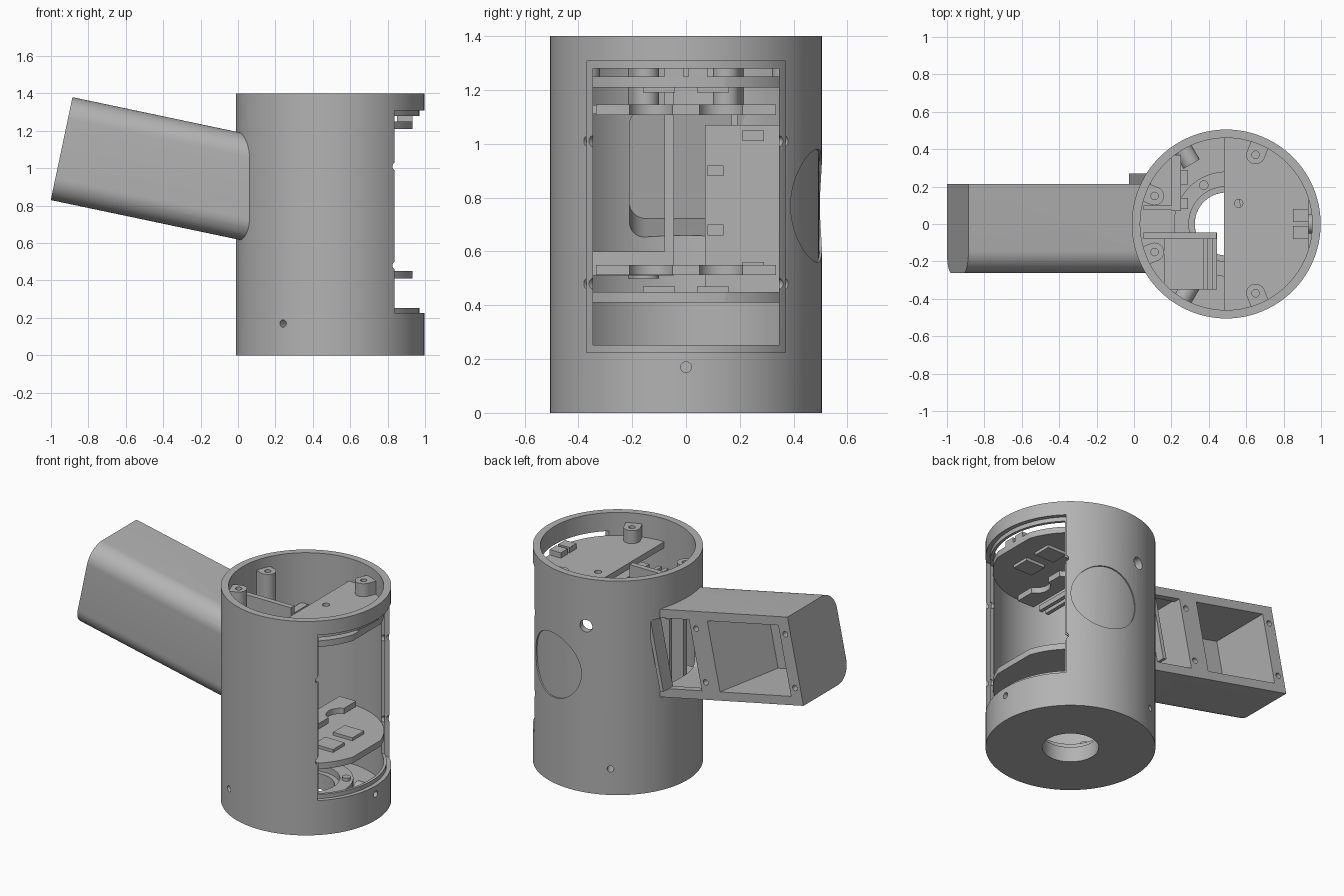
import bpy, bmesh, math
from mathutils import Matrix, Vector

if bpy.data.objects.get("Cube"):
    bpy.data.objects.remove(bpy.data.objects["Cube"])

grey = bpy.data.materials.new("plain grey")
grey.use_nodes = True
tone = (0.45, 0.45, 0.45, 1)
grey.diffuse_color = tone
grey.node_tree.nodes["Principled BSDF"].inputs["Base Color"].default_value = tone

CX = 0.493      # body axis
R_OUT, R_IN, R_STEP = 0.505, 0.46, 0.478
HEIGHT = 1.4


def add(name, bm):
    bmesh.ops.recalc_face_normals(bm, faces=bm.faces)
    mesh = bpy.data.meshes.new(name)
    bm.to_mesh(mesh)
    bm.free()
    mesh.materials.append(grey)
    ob = bpy.data.objects.new(name, mesh)
    bpy.context.collection.objects.link(ob)
    return ob


def box(name, x, y, z, matrix=Matrix()):
    """Box from three (low, high) ranges."""
    bm = bmesh.new()
    bmesh.ops.create_cube(bm, size=1)
    for v in bm.verts:
        v.co = Vector([(a + b) / 2 + c * (b - a) for c, (a, b) in zip(v.co, (x, y, z))])
    bm.transform(matrix)
    return add(name, bm)


def cyl(name, r, z0, z1, x=CX, y=0, sides=96):
    bm = bmesh.new()
    bmesh.ops.create_cone(bm, cap_ends=True, segments=sides, radius1=r, radius2=r, depth=z1 - z0)
    bmesh.ops.translate(bm, verts=bm.verts, vec=(x, y, (z0 + z1) / 2))
    return add(name, bm)


def radial(name, r, near, far, degrees, z, sides=24):
    """Cylinder pointing outward from the body axis."""
    ob = cyl(name, r, near, far, 0, 0, sides)
    ob.data.transform(Matrix.Translation((CX, 0, z)) @ Matrix.Rotation(math.radians(degrees), 4, 'Z')
                      @ Matrix.Rotation(math.pi / 2, 4, 'Y'))
    return ob


def combine(target, tool, operation='DIFFERENCE'):
    mod = target.modifiers.new("combine", 'BOOLEAN')
    mod.operation, mod.solver, mod.object = operation, 'EXACT', tool
    bpy.context.view_layer.objects.active = target
    bpy.ops.object.modifier_apply(modifier=mod.name)
    bpy.data.objects.remove(tool)
    return target


def prism(name, outline, x0, x1, matrix):
    """Extrude a (y, z) outline along local x."""
    bm = bmesh.new()
    face = bm.faces.new([bm.verts.new((x0, y, z)) for y, z in outline])
    ext = bmesh.ops.extrude_face_region(bm, geom=[face])["geom"]
    bmesh.ops.translate(bm, verts=[g for g in ext if isinstance(g, bmesh.types.BMVert)], vec=(x1 - x0, 0, 0))
    bm.transform(matrix)
    return add(name, bm)


def front_rounded(y0, y1, half, r):
    """Outline with rounded front corners and a flat, square back."""
    pts = [(y1, -half), (y1, half)]
    for start, side in ((90, 1), (180, -1)):
        for i in range(13):
            a = math.radians(start + 90 * i / 12)
            pts.append((y0 + r + r * math.cos(a), side * (half - r) + r * math.sin(a)))
    return pts


# Body and tilted arm
TILT = Matrix.Translation((-0.943, 0, 1.105)) @ Matrix.Rotation(math.radians(11.9), 4, 'Y')
shell = cyl("housing_with_arm", R_OUT, 0, HEIGHT)
arm = prism("arm", front_rounded(-0.262, 0.215, 0.281, 0.12), 0, 1.2, TILT)
combine(shell, arm, 'UNION')
combine(shell, cyl("cavity", R_IN, 0.06, 2))
combine(shell, cyl("floor_hole", 0.168, -1, 1, sides=64))

# Arm compartments, open at the back, and the passage into the body
combine(shell, prism("passage", front_rounded(-0.21, 0.17, 0.235, 0.06), 0.74, 1.25, TILT))
combine(shell, box("near_pocket", (0.74, 0.985), (-0.1, 0.4), (-0.225, 0.225), TILT))
pocket = box("far_pocket", (0.08, 0.66), (-0.21, 0.4), (-0.225, 0.225), TILT)
inverse = TILT.inverted()
for v in pocket.data.vertices:
    p = inverse @ v.co
    if p.y < 0 and p.x > 0.5:
        p.x -= 0.18
        v.co = TILT @ p
combine(shell, pocket)
for u in (0.04, 0.70):
    for v in (-0.17, 0.17):
        hole = cyl("screw_hole", 0.018, -0.08, 0.08, 0, 0, 16)
        hole.data.transform(TILT @ Matrix.Translation((u, 0.215, v)) @ Matrix.Rotation(math.pi / 2, 4, 'X'))
        combine(shell, hole)

# Stepped window on the +x side
step = box("window_step", (0.75, 1.2), (-0.37, 0.37), (0.225, 1.308))
combine(step, cyl("step_core", R_STEP, 0, 2))
combine(shell, step)
combine(shell, box("window", (0.7, 1.2), (-0.345, 0.345), (0.252, 1.28)))
for s in (-1, 1):
    for z in (0.48, 1.01):
        notch = radial("notch", 0.02, 0.4, 0.6, s * 46.5, z)
        combine(shell, notch)

# Shallow round recess and side holes
disc = radial("recess", 0.21, 0.3, 0.7, 75, 0.77, 64)
combine(disc, cyl("recess_core", R_OUT - 0.009, 0, 2))
combine(shell, disc)
combine(shell, radial("cable_hole", 0.04, 0.3, 0.7, 103, 1.09))
for angle in (0, 120, 240):
    combine(shell, radial("screw_hole", 0.02, 0.3, 0.7, angle, 0.17))
    boss = radial("inner_boss", 0.05, 0.37, 0.47, angle, 0.17)
    combine(boss, radial("boss_bore", 0.02, 0.3, 0.6, angle, 0.17))

# Floor collar
collar = cyl("floor_collar", 0.28, 0.05, 0.14)
combine(collar, cyl("bore", 0.2, 0, 1))
collar_low = cyl("floor_collar_lip", 0.21, 0.05, 0.1)
combine(collar_low, cyl("bore", 0.168, 0, 1))
for a in range(30, 390, 90):
    cyl("collar_stud", 0.025, 0.13, 0.16, CX + 0.24 * math.cos(math.radians(a)),
        0.24 * math.sin(math.radians(a)), 20)


# Half-disc decks, trimmed flat on the arm side
def deck(name, z0, z1, r):
    ob = cyl(name, r, z0, z1)
    combine(ob, box("trim", (-1, 0.48), (-1, 1), (0, 2)))
    return ob


top_deck = deck("upper_deck", 1.21, 1.25, 0.462)
low_deck = deck("lower_deck", 0.41, 0.45, 0.462)
for ob in (top_deck, low_deck):
    combine(ob, box("edge_trim", (0.932, 1.2), (-1, 1), (0, 2)))
combine(top_deck, cyl("deck_hole", 0.022, 1, 2, 0.56, 0.11, 20))
for s in (-1, 1):
    box("deck_clip", (0.85, 0.932), (0.02 * s - 0.035 + 0.025 * s, 0.02 * s + 0.035 + 0.025 * s), (1.25, 1.285))
    box("lower_deck_pad", (0.66, 0.8), (0.1 * s - 0.06, 0.1 * s + 0.06), (0.45, 0.47))
    box("upper_deck_pad", (0.66, 0.8), (0.1 * s - 0.06, 0.1 * s + 0.06), (1.19, 1.21))

# Crossbars with round notches
for z in (0.512, 1.108):
    bar = box("crossbar", (0.5, 0.62), (-0.335, 0.335), (z, z + 0.038))
    for y in (-0.13, 0.13):
        combine(bar, cyl("bar_notch", 0.085, 0, 2, 0.65, y, 32))


# Screw posts joined to the wall
def post(x, y, z0, z1):
    ob = cyl("screw_post", 0.05, z0, z1, x, y, 32)
    out = Vector((x - CX, y))
    m = Matrix.Translation((x, y, 0)) @ Matrix.Rotation(math.atan2(out.y, out.x), 4, 'Z')
    combine(ob, box("post_web", (0, 0.475 - out.length), (-0.05, 0.05), (z0, z1), m), 'UNION')
    combine(ob, cyl("post_bore", 0.02, z1 - 0.1, z1 + 0.1, x, y, 20))


for s in (-1, 1):
    post(0.65, 0.37 * s, 1.25, 1.335)
    post(0.11, 0.15 * s, 1.11, 1.335)
    post(0.11, 0.15 * s, 0.5, 0.55)

# Inner board with connectors, and partitions
box("board", (0.2, 0.25), (0.07, 0.37), (0.45, 1.07))
for z in (0.66, 0.88):
    box("connector", (0.25, 0.29), (0.08, 0.14), (z, z + 0.04))
for z in (0.52, 1.01):
    box("connector", (0.25, 0.29), (0.21, 0.29), (z, z + 0.04))
box("board_bracket", (0.05, 0.22), (0.075, 0.1), (0.45, 1.07))
box("partition", (0.05, 0.44), (-0.08, -0.045), (0.55, 1.27))
for z0, z1 in ((0.55, 0.6), (1.11, 1.145)):
    for x in (0.37, 0.42):
        box("partition_rail", (x, x + 0.025), (-0.35, -0.045), (z0, z1))
box("partition_shelf", (0.16, 0.44), (-0.35, -0.045), (0.51, 0.55))

# Arm cover flange beside the body
box("cover_flange", (0.985, 1.01), (0.19, 0.27), (-0.225, 0.225), TILT)

# Smooth curved walls, crisp edges
for ob in bpy.context.scene.objects:
    ob.select_set(ob.type == 'MESH')
bpy.context.view_layer.objects.active = shell
bpy.ops.object.shade_smooth_by_angle(angle=math.radians(30))
